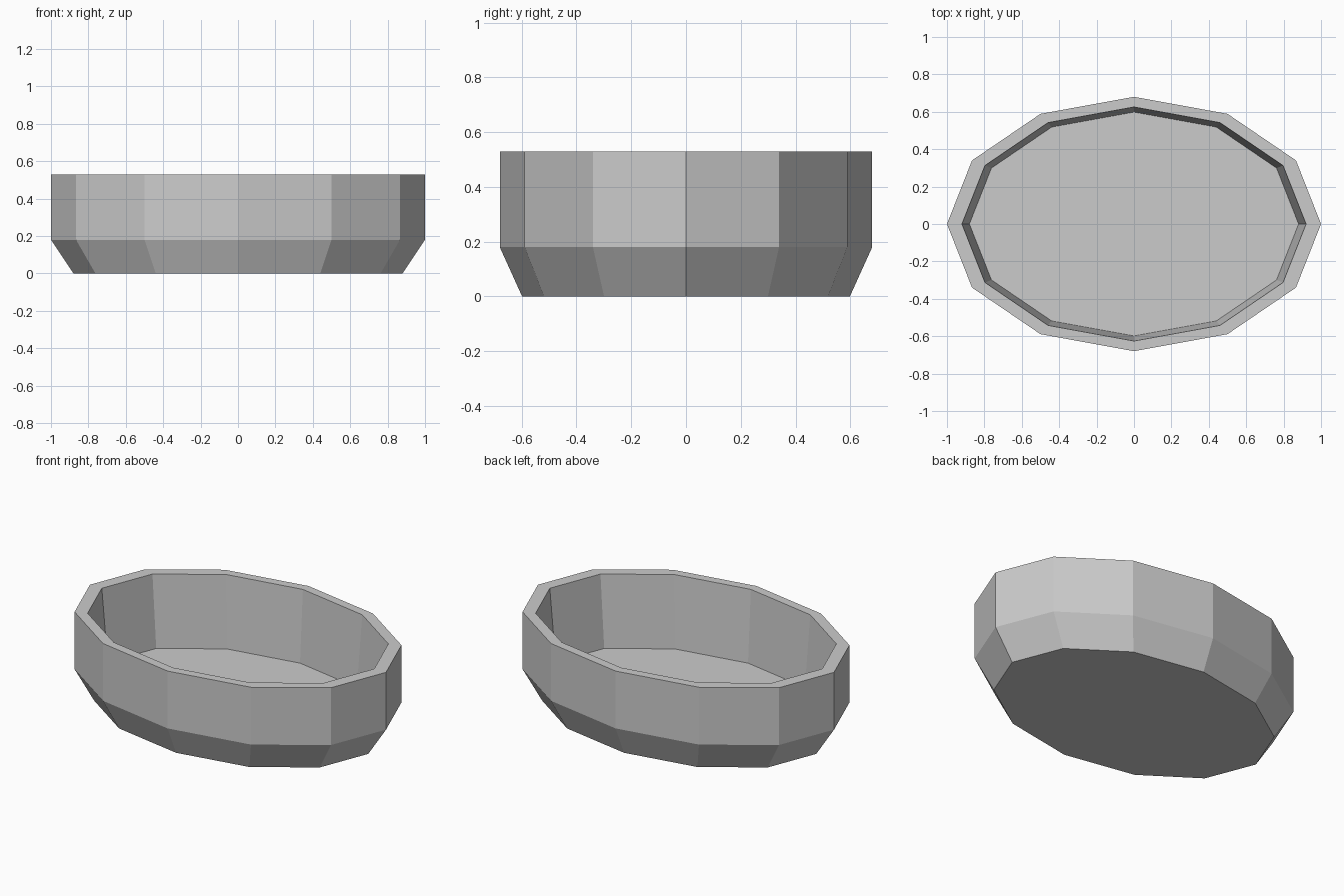
import bpy, bmesh
from math import cos, sin, pi

cube = bpy.data.objects.get("Cube")
if cube:
    bpy.data.objects.remove(cube, do_unlink=True)

SIDES = 12
DEPTH = 0.68  # oval proportion, y to x

grey = bpy.data.materials.new("plain grey")
grey.use_nodes = True
colour = (0.6, 0.6, 0.6, 1)
grey.diffuse_color = colour
grey.node_tree.nodes["Principled BSDF"].inputs["Base Color"].default_value = colour

# Profile of the dish: (radius, height) from the underside over the rim to the inner floor
profile = [(0.88, 0), (1, 0.18), (1, 0.53), (0.92, 0.53), (0.88, 0.09)]

bm = bmesh.new()


def oval(radius, z):
    angles = [2 * pi * i / SIDES for i in range(SIDES)]
    return [bm.verts.new((radius * cos(a), radius * DEPTH * sin(a), z)) for a in angles]


# Walls and rim
rings = [oval(r, z) for r, z in profile]
for low, high in zip(rings, rings[1:]):
    for i in range(SIDES):
        j = (i + 1) % SIDES
        bm.faces.new((low[i], low[j], high[j], high[i]))

# Underside and inner floor
bm.faces.new(rings[0][::-1])
bm.faces.new(rings[-1])
bmesh.ops.recalc_face_normals(bm, faces=bm.faces)

mesh = bpy.data.meshes.new("oval_dish")
bm.to_mesh(mesh)
bm.free()
mesh.materials.append(grey)
dish = bpy.data.objects.new("oval_dish", mesh)
bpy.context.collection.objects.link(dish)
